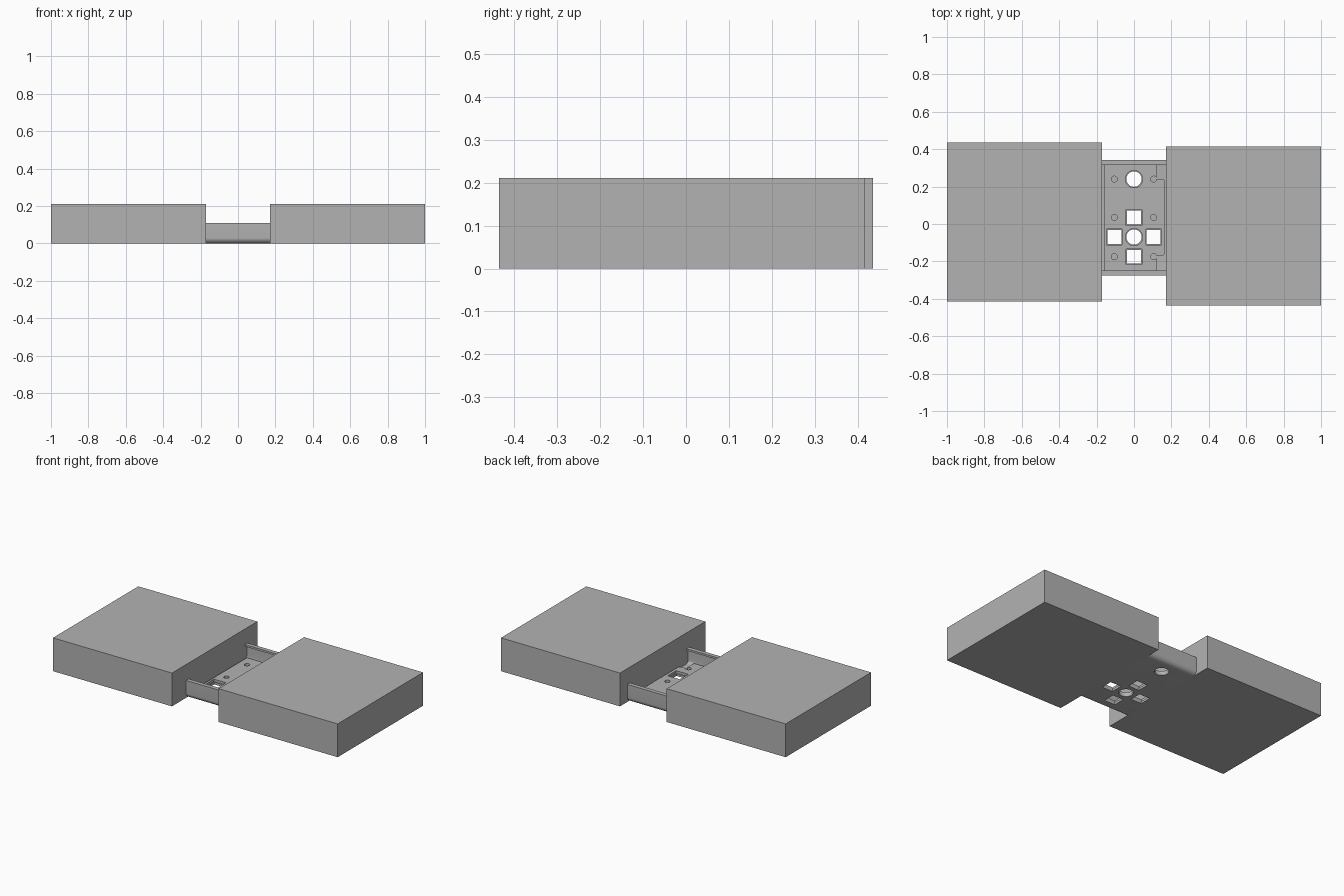
import bpy, bmesh
from math import cos, sin, pi, radians
from mathutils import Vector

cube = bpy.data.objects.get("Cube")
if cube:
    bpy.data.objects.remove(cube, do_unlink=True)

grey = bpy.data.materials.new("plain_grey")
grey.use_nodes = True
grey.diffuse_color = (0.45, 0.45, 0.45, 1)
bsdf = next(n for n in grey.node_tree.nodes if n.type == 'BSDF_PRINCIPLED')
bsdf.inputs["Base Color"].default_value = grey.diffuse_color
bsdf.inputs["Roughness"].default_value = 0.6


def prism(name, outline, start, end, axis="z"):
    """Extrude a closed outline: (x, y) along z, or (y, z) along x."""
    place = (lambda a, b, t: (t, a, b)) if axis == "x" else (lambda a, b, t: (a, b, t))
    bm = bmesh.new()
    face = bm.faces.new([bm.verts.new(place(a, b, start)) for a, b in outline])
    top = bmesh.ops.extrude_face_region(bm, geom=[face])["geom"]
    step = Vector(place(0, 0, end - start))
    bmesh.ops.translate(bm, vec=step, verts=[v for v in top if isinstance(v, bmesh.types.BMVert)])
    bmesh.ops.recalc_face_normals(bm, faces=bm.faces)
    mesh = bpy.data.meshes.new(name)
    bm.to_mesh(mesh)
    bm.free()
    mesh.materials.append(grey)
    obj = bpy.data.objects.new(name, mesh)
    bpy.context.collection.objects.link(obj)
    return obj


def rect(x0, x1, y0, y1):
    return [(x0, y0), (x1, y0), (x1, y1), (x0, y1)]


def arc(cx, cy, r, a0, a1, steps):
    angles = [radians(a0 + (a1 - a0) * i / steps) for i in range(steps + 1)]
    return [(cx + r * cos(a), cy + r * sin(a)) for a in angles]


def circle(cx, cy, r, sides=32):
    return arc(cx, cy, r, 0, 360, sides)[:-1]


def square(cx, cy, r):
    return rect(cx - r, cx + r, cy - r, cy + r)


def cut(obj, outlines):
    """Punch a set of vertical holes through an object."""
    for outline in outlines:
        cutter = prism("cutter", outline, -0.1, 0.1)
        mod = obj.modifiers.new("hole", 'BOOLEAN')
        mod.operation, mod.solver, mod.object = 'DIFFERENCE', 'EXACT', cutter
        bpy.context.view_layer.update()
        graph = bpy.context.evaluated_depsgraph_get()
        mesh = bpy.data.meshes.new_from_object(obj.evaluated_get(graph))
        obj.modifiers.clear()
        obj.data = mesh
        bpy.data.objects.remove(cutter, do_unlink=True)


def smooth(obj):
    bpy.ops.object.select_all(action='DESELECT')
    obj.select_set(True)
    bpy.context.view_layer.objects.active = obj
    bpy.ops.object.shade_smooth_by_angle(angle=radians(30))


# End blocks, slightly staggered in depth
prism("right_block", rect(-1, -0.17, -0.415, 0.435), 0, 0.21)
prism("left_block", rect(0.17, 1, -0.435, 0.415), 0, 0.21)

# Channel rail: rounded lower corners and inward lips
mid, half, wall, lip, high, bend = 0.033, 0.308, 0.011, 0.026, 0.11, 0.03
floor = 0.014
side = arc(half - bend, bend, bend, -90, 0, 8)
side += [(half, high), (half - lip, high), (half - lip, high - 0.012),
         (half - wall, high - 0.012)]
side += arc(half - bend, floor + bend - wall, bend - wall, 0, -90, 8)
profile = [(mid + y, z) for y, z in side] + [(mid - y, z) for y, z in reversed(side)]
rail = prism("channel_rail", profile, -0.17, 0.17, "x")

# Liner plate with a rounded tab on its left edge
r = 0.015
outline = [(-0.16, -0.252), (0.12, -0.252), (0.12, -0.17)]
outline += arc(0.165 - r, -0.17 + r, r, -90, 0, 6)
outline += arc(0.165 - r, 0.24 - r, r, 0, 90, 6)
outline += [(0.12, 0.24), (0.12, 0.318), (-0.16, 0.318)]
liner = prism("liner_plate", outline, floor - 0.002, 0.03)

# Hole pattern: open holes through both layers, pin holes in the liner only
pitch, hub = 0.105, -0.07
squares = [(0, hub + pitch), (0, hub - pitch), (-pitch, hub), (pitch, hub)]
rounds = [(0, hub), (0, 0.24)]
pins = [(s * pitch, y) for s in (-1, 1) for y in (0.24, hub + pitch, hub - pitch)]


def open_holes(grow):
    return ([square(x, y, 0.037 + grow) for x, y in squares]
            + [circle(x, y, 0.041 + grow) for x, y in rounds])


cut(rail, open_holes(0))
cut(liner, open_holes(0.005) + [circle(x, y, 0.016, 20) for x, y in pins])
smooth(rail)
smooth(liner)
